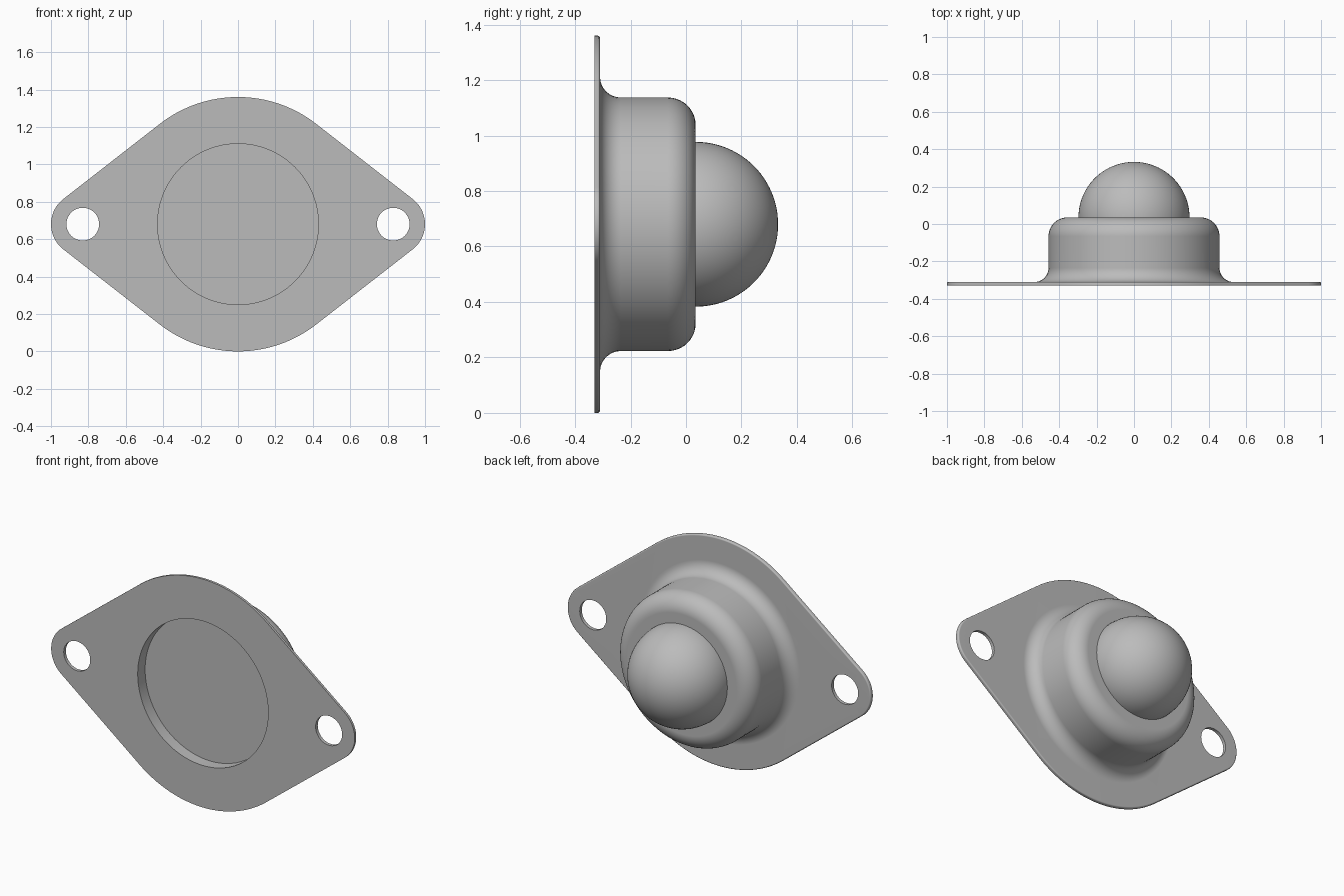
import bpy, bmesh, math
from mathutils import Matrix, Vector

cube = bpy.data.objects.get("Cube")
if cube:
    bpy.data.objects.remove(cube)

CZ = 0.68                               # height of the ball axis
FRONT, BACK, TOP = -0.33, -0.31, 0.035  # plate front, plate back, housing top
HOLE_X, HOLE_R = 0.83, 0.0875
SEG = 96

steel = bpy.data.materials.new("grey steel")
steel.use_nodes = True
GREY = (0.5, 0.5, 0.5, 1)
steel.diffuse_color = GREY
steel.node_tree.nodes["Principled BSDF"].inputs["Base Color"].default_value = GREY


def arc(cx, cy, r, a0, a1, n):
    """Points along an arc, both ends included."""
    return [(cx + r * math.cos(a0 + (a1 - a0) * i / n),
             cy + r * math.sin(a0 + (a1 - a0) * i / n)) for i in range(n + 1)]


def circle(r, cx=0, n=SEG):
    return arc(cx, 0, r, 0, math.tau, n)[:-1]


def outline(inset=0):
    """Large middle circle joined by tangent lines to two small end circles."""
    big, small = 0.68 - inset, 0.17 - inset
    t = math.acos((big - small) / HOLE_X)
    pi = math.pi
    return (arc(HOLE_X, 0, small, -t, t, 20) + arc(0, 0, big, t, pi - t, 32)
            + arc(-HOLE_X, 0, small, pi - t, pi + t, 20)
            + arc(0, 0, big, pi + t, 2 * pi - t, 32))


def ring(bm, points, y):
    """Closed loop of vertices in a plane facing along y."""
    return [bm.verts.new((x, y, z + CZ)) for x, z in points]


def bridge(bm, rings):
    for a, b in zip(rings, rings[1:]):
        for i in range(len(a)):
            j = (i + 1) % len(a)
            bm.faces.new((a[i], a[j], b[j], b[i]))


def fill(bm, loops):
    """Flat face bounded by an outer loop with holes."""
    edges = []
    for loop in loops:
        for i, v in enumerate(loop):
            pair = (v, loop[i - 1])
            edges.append(bm.edges.get(pair) or bm.edges.new(pair))
    bmesh.ops.triangle_fill(bm, edges=edges, use_beauty=True, use_dissolve=False)


def finish(bm, name):
    bmesh.ops.recalc_face_normals(bm, faces=bm.faces)
    mesh = bpy.data.meshes.new(name)
    bm.to_mesh(mesh)
    bm.free()
    mesh.materials.append(steel)
    obj = bpy.data.objects.new(name, mesh)
    bpy.context.collection.objects.link(obj)
    bpy.ops.object.select_all(action='DESELECT')
    obj.select_set(True)
    bpy.context.view_layer.objects.active = obj
    bpy.ops.object.shade_smooth_by_angle(angle=math.radians(35))
    return obj


bm = bmesh.new()

# Plate rim, with a softened back edge
rim = [ring(bm, outline(), FRONT)]
soft = 0.008
for d, h in arc(soft, BACK - soft, soft, math.pi, math.pi / 2, 3):
    rim.append(ring(bm, outline(d), h))
bridge(bm, rim)

# Bolt holes
holes = [[ring(bm, circle(HOLE_R, s * HOLE_X, 48), y) for y in (FRONT, BACK)]
         for s in (-1, 1)]
for h in holes:
    bridge(bm, h)

# Round recess in the front
recess = [ring(bm, circle(0.43), y) for y in (FRONT, -0.26)]
bridge(bm, recess)
bm.faces.new(recess[1])

# Housing: fillet out of the plate, straight wall, rounded shoulder
profile = (arc(0.532, BACK + 0.075, 0.075, -math.pi / 2, -math.pi, 8)
           + arc(0.357, TOP - 0.1, 0.1, 0, math.pi / 2, 10))
housing = [ring(bm, circle(r), y) for r, y in profile]
bridge(bm, housing)
bm.faces.new(housing[-1])

# Plate faces
fill(bm, [rim[0], recess[0], holes[0][0], holes[1][0]])
fill(bm, [rim[-1], housing[0], holes[0][1], holes[1][1]])
body = finish(bm, "flanged_housing")
weighted = body.modifiers.new("Weighted Normal", 'WEIGHTED_NORMAL')
weighted.keep_sharp = True

# Ball, half sunk in the housing
bm = bmesh.new()
bmesh.ops.create_uvsphere(bm, u_segments=64, v_segments=48, radius=0.297,
                          matrix=Matrix.Translation((0, TOP, CZ))
                          @ Matrix.Rotation(math.pi / 2, 4, 'X'))
bmesh.ops.bisect_plane(bm, geom=bm.verts[:] + bm.edges[:] + bm.faces[:],
                       plane_co=Vector((0, TOP - 0.005, 0)),
                       plane_no=Vector((0, 1, 0)), clear_inner=True)
finish(bm, "ball")
